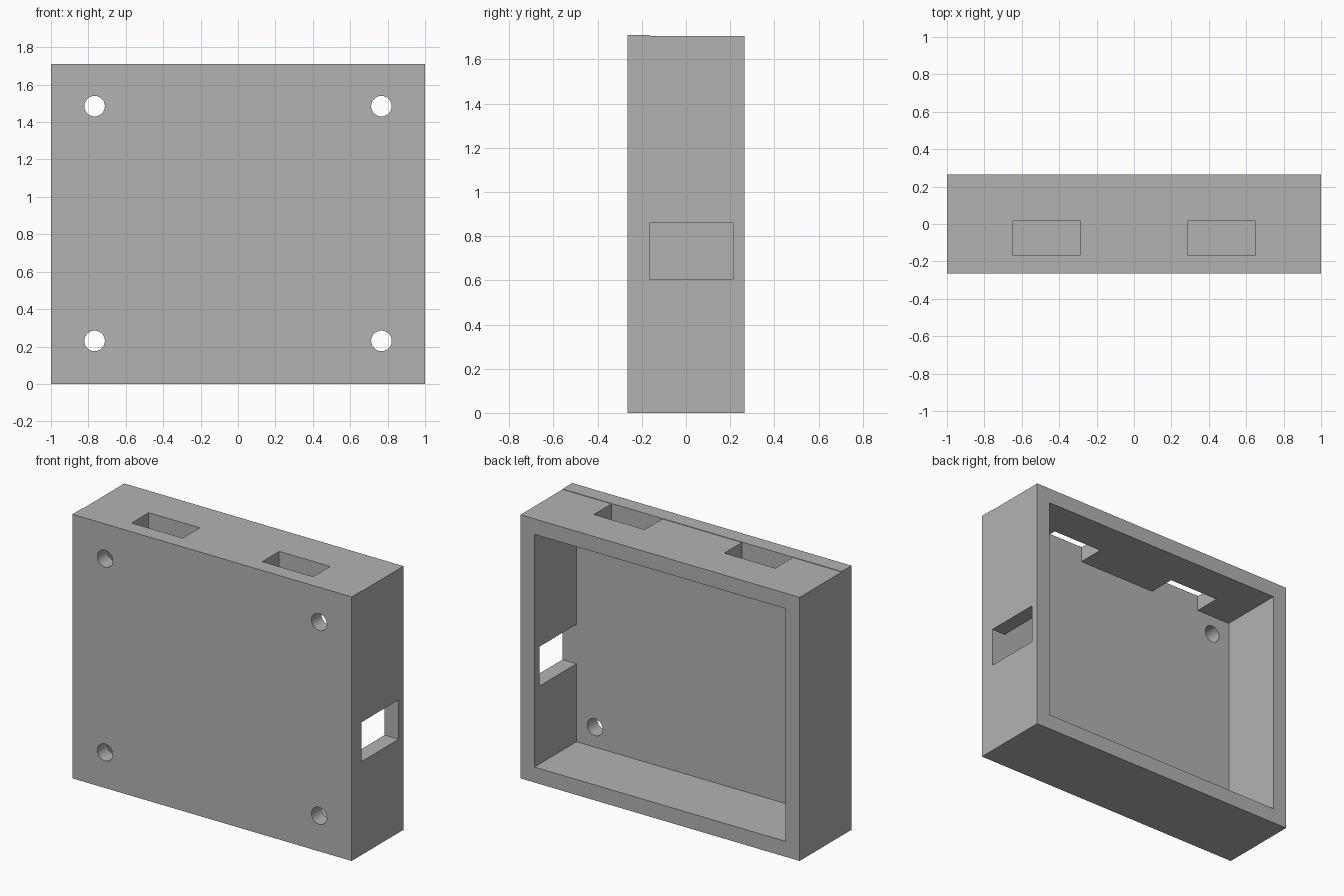
import bpy
from mathutils import Matrix

cube = bpy.data.objects.get("Cube")
if cube:
    bpy.data.objects.remove(cube, do_unlink=True)

# Plain grey plastic
grey = bpy.data.materials.new("grey_plastic")
grey.use_nodes = True
colour = (0.45, 0.45, 0.45, 1)
grey.diffuse_color = colour
grey.node_tree.nodes["Principled BSDF"].inputs["Base Color"].default_value = colour


def box(name, low, high):
    """Box between two opposite corners."""
    size = [b - a for a, b in zip(low, high)]
    centre = [(a + b) / 2 for a, b in zip(low, high)]
    bpy.ops.mesh.primitive_cube_add(size=1)
    obj = bpy.context.object
    obj.name = name
    obj.data.transform(Matrix.LocRotScale(centre, None, size))
    obj.data.materials.append(grey)
    return obj


def cut(obj, cutter):
    """Subtract the cutter from the part, then remove it."""
    cutter.hide_render = True
    mod = obj.modifiers.new("opening", "BOOLEAN")
    mod.operation = "DIFFERENCE"
    mod.solver = "EXACT"
    mod.object = cutter
    bpy.ops.object.select_all(action="DESELECT")
    bpy.context.view_layer.objects.active = obj
    obj.select_set(True)
    bpy.ops.object.modifier_apply(modifier=mod.name)
    bpy.data.objects.remove(cutter, do_unlink=True)


front, back = -0.265, 0.265
inner = front + 0.1          # rear surface of the front plate
top = 1.71
wall = 0.1
wall_top = top - 0.003       # walls sit just below the plate edge

# Front plate with four round screw holes
plate = box("front_plate", (-1, front, 0), (1, inner, top))
for x in (-0.767, 0.767):
    for z in (0.23, 1.485):
        bpy.ops.mesh.primitive_cylinder_add(
            vertices=48, radius=0.055, depth=0.4,
            location=(x, front, z), rotation=(1.5707963, 0, 0))
        cutter = bpy.context.object
        cutter.data.materials.append(grey)
        cut(plate, cutter)
bpy.ops.object.shade_smooth_by_angle()

# Top wall with two rectangular slots against the plate
top_wall = box("top_wall", (wall - 1, inner, wall_top - wall), (1, back, wall_top))
for low, high in ((-0.65, -0.285), (0.285, 0.65)):
    cut(top_wall, box("slot_cutter", (low, inner - 0.1, 1.5), (high, 0.015, 1.8)))

# Bottom wall and the plain side wall
box("bottom_wall", (wall - 1, inner, 0), (1, back, wall))
box("plain_side_wall", (-1, inner, 0), (wall - 1, back, wall_top))

# Side wall with the port opening
port_wall = box("port_side_wall", (1 - wall, inner, wall), (1, back, wall_top - wall))
cut(port_wall, box("port_cutter", (0.8, inner - 0.1, 0.605), (1.1, 0.215, 0.86)))
